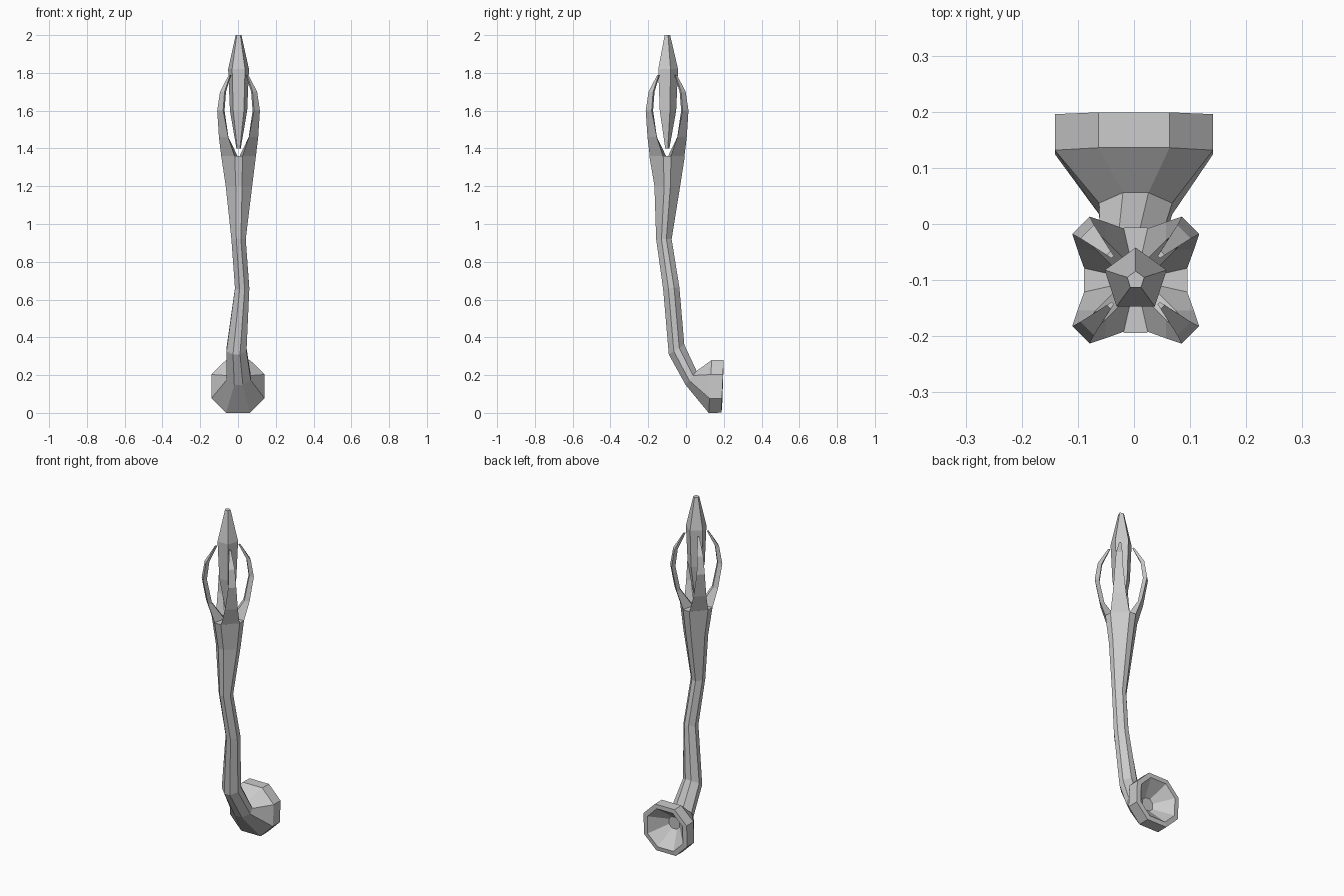
import bpy, bmesh, math
from mathutils import Vector

if "Cube" in bpy.data.objects:
    bpy.data.objects.remove(bpy.data.objects["Cube"])

grey = bpy.data.materials.new("stone grey")
grey.diffuse_color = (0.6, 0.6, 0.6, 1)
grey.use_nodes = True
grey.node_tree.nodes["Principled BSDF"].inputs["Base Color"].default_value = grey.diffuse_color


def loft(name, rings):
    """Skin a list of equal-length rings and cap both ends."""
    bm = bmesh.new()
    loops = [[bm.verts.new(p) for p in r] for r in rings]
    n = len(rings[0])
    for a, b in zip(loops, loops[1:]):
        for i in range(n):
            j = (i + 1) % n
            bm.faces.new((a[i], a[j], b[j], b[i]))
    bm.faces.new(loops[0])
    bm.faces.new(loops[-1])
    bmesh.ops.recalc_face_normals(bm, faces=bm.faces)
    me = bpy.data.meshes.new(name)
    bm.to_mesh(me)
    bm.free()
    me.materials.append(grey)
    ob = bpy.data.objects.new(name, me)
    bpy.context.collection.objects.link(ob)
    return ob


def octagon(centre, rx, vy, vz, flat):
    """Eight-sided ring; (vy, vz) is its second half axis."""
    pts = [(flat, 1), (1, flat), (1, -flat), (flat, -1),
           (-flat, -1), (-1, -flat), (-1, flat), (-flat, 1)]
    return [Vector(centre) + Vector((a * rx, b * vy, b * vz)) for a, b in pts]


# Bent shaft running down into a flared, hollowed butt
shaft = [
    ((0.003, -0.10, 1.36), 0.092, 0.094, 0.0, 0.22),
    ((0.005, -0.099, 1.20), 0.070, 0.068, 0.0, 0.24),
    ((0.003, -0.117, 0.92), 0.038, 0.041, 0.0, 0.32),
    ((0.022, -0.078, 0.66), 0.038, 0.043, 0.005, 0.35),
    ((-0.008, -0.050, 0.335), 0.053, 0.041, 0.026, 0.35),
    ((0.003, 0.027, 0.185), 0.065, 0.029, 0.037, 0.35),
    ((0.0, 0.128, 0.14), 0.141, 0.008, 0.14, 0.45),
    ((0.0, 0.193, 0.14), 0.141, 0.006, 0.139, 0.45),
    ((0.0, 0.195, 0.14), 0.115, 0.004, 0.114, 0.45),
    ((0.0, 0.11, 0.15), 0.035, 0.002, 0.035, 0.45),
]
loft("shaft", [octagon(*s) for s in shaft])

# Four claws on the diagonals: z, outer radius, outer half width, inner radius, inner half width
claw = [
    (1.36, 0.080, 0.050, 0.020, 0.012),
    (1.46, 0.112, 0.035, 0.088, 0.012),
    (1.60, 0.138, 0.022, 0.115, 0.010),
    (1.70, 0.122, 0.017, 0.102, 0.008),
    (1.79, 0.068, 0.005, 0.058, 0.003),
]
for k in range(4):
    ang = math.radians(45 + 90 * k)
    out = Vector((math.cos(ang), math.sin(ang), 0))
    side = Vector((-out.y, out.x, 0))
    rings = []
    for z, ro, wo, ri, wi in claw:
        c = Vector((0.003, -0.10, z))
        rings.append([c + out * ro - side * wo, c + out * ro + side * wo,
                      c + out * ri + side * wi, c + out * ri - side * wi])
    loft("claw_%d" % (k + 1), rings)

# Five-sided crystal held between the claws
crystal = []
for z, r in [(1.40, 0.012), (1.60, 0.048), (1.82, 0.058), (2.0, 0.016)]:
    crystal.append([Vector((0.003 + r * math.cos(math.radians(90 + 72 * i)),
                            -0.10 + r * math.sin(math.radians(90 + 72 * i)), z))
                    for i in range(5)])
loft("crystal", crystal)
